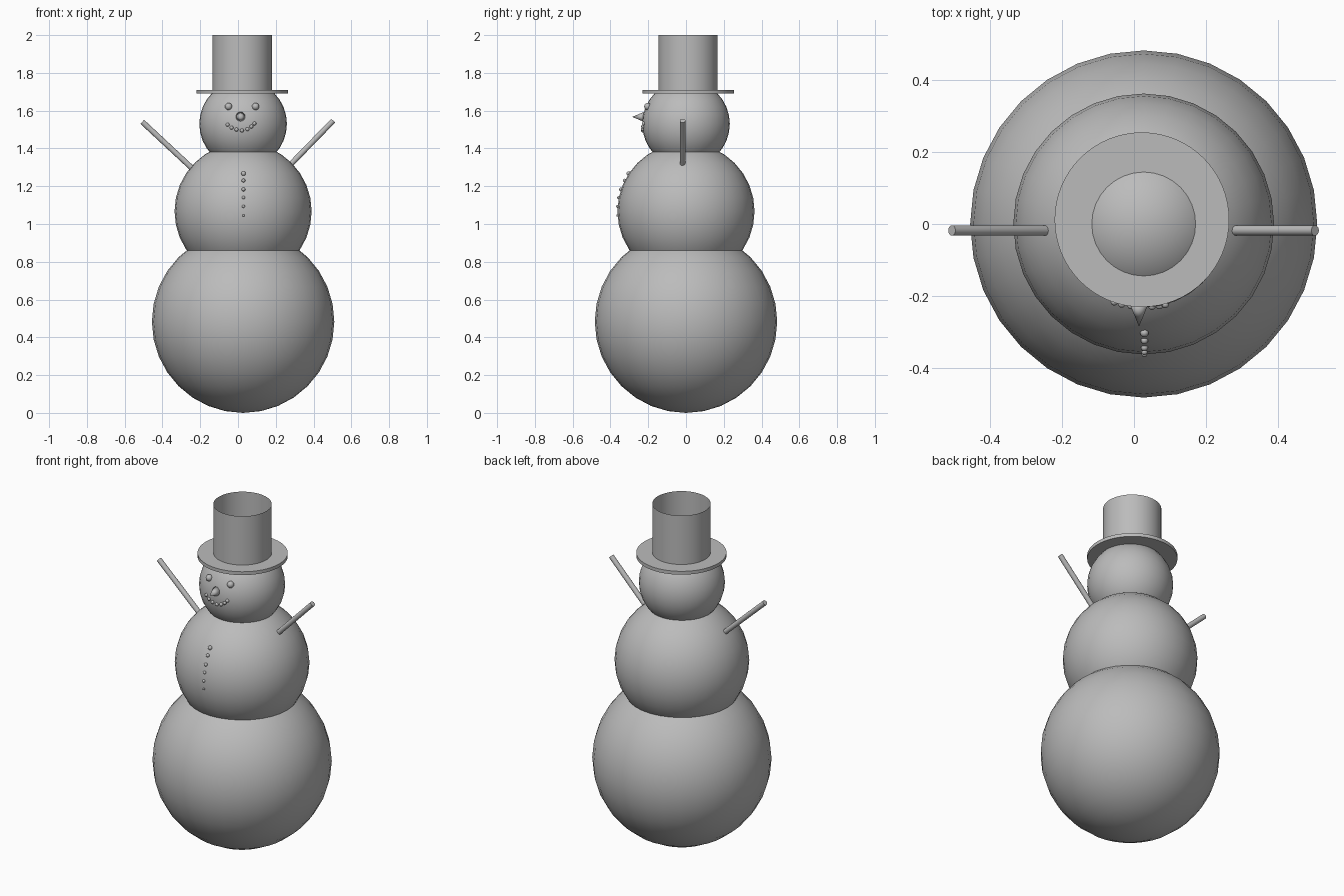
import bpy
import math
from mathutils import Vector

if "Cube" in bpy.data.objects:
    bpy.data.objects.remove(bpy.data.objects["Cube"])

grey = bpy.data.materials.new("plain grey")
grey.diffuse_color = (0.5, 0.5, 0.5, 1)
grey.use_nodes = True
grey.node_tree.nodes["Principled BSDF"].inputs["Base Color"].default_value = grey.diffuse_color


def finish(name, smooth=True, angle=None):
    ob = bpy.context.object
    ob.name = name
    ob.data.materials.append(grey)
    if angle:
        bpy.ops.object.shade_smooth_by_angle(angle=math.radians(angle))
    elif smooth:
        bpy.ops.object.shade_smooth()
    return ob


def ball(name, loc, r, seg=32, rings=16):
    bpy.ops.mesh.primitive_uv_sphere_add(segments=seg, ring_count=rings, radius=r, location=loc)
    return finish(name)


def rod(name, a, b, r):
    a, b = Vector(a), Vector(b)
    bpy.ops.mesh.primitive_cylinder_add(vertices=24, radius=r, depth=(b - a).length,
                                        location=(a + b) / 2,
                                        rotation=(b - a).to_track_quat('Z', 'Y').to_euler())
    return finish(name, angle=40)


def on_ball(center, r, x, z):
    """Point on the front of a ball at the given x and z."""
    dx, dz = x - center[0], z - center[2]
    return (x, center[1] - math.sqrt(r * r - dx * dx - dz * dz), z)


# Stacked snow balls
CHEST, CHEST_R = (0.027, 0, 1.067), 0.363
HEAD, HEAD_R = (0.027, 0, 1.53), 0.232
ball("base_ball", (0.027, 0, 0.483), 0.483)
ball("chest_ball", CHEST, CHEST_R)
ball("head_ball", HEAD, HEAD_R)

# Eyes
for i, x in enumerate((-0.05, 0.093)):
    ball(f"eye_{i}", on_ball(HEAD, HEAD_R, x, 1.622), 0.019, 24, 12)

# Mouth pebbles
mouth = [(-0.055, 1.526), (-0.034, 1.51), (-0.008, 1.5), (0.021, 1.495),
         (0.05, 1.502), (0.071, 1.516), (0.087, 1.532)]
for i, (x, z) in enumerate(mouth):
    ball(f"mouth_{i}", on_ball(HEAD, HEAD_R, x, z), 0.01, 16, 8)

# Chest buttons, shrinking downwards
buttons = [(1.267, 0.012), (1.23, 0.01), (1.183, 0.01), (1.14, 0.009), (1.093, 0.008), (1.045, 0.006)]
for i, (z, r) in enumerate(buttons):
    ball(f"button_{i}", on_ball(CHEST, CHEST_R, 0.029, z), r, 16, 8)

# Nose cone pointing forward
bpy.ops.mesh.primitive_cone_add(vertices=32, radius1=0.031, radius2=0, depth=0.075,
                                location=(0.014, -0.248, 1.567), rotation=(math.pi / 2, 0, 0))
finish("nose")

# Stick arms
rod("left_arm", (-0.2, -0.018, 1.255), (-0.507, -0.018, 1.541), 0.0145)
rod("right_arm", (0.24, -0.018, 1.276), (0.504, -0.018, 1.547), 0.0145)

# Hat: flat brim and a crown tube open at the top
bpy.ops.mesh.primitive_cylinder_add(vertices=64, radius=0.243, depth=0.02, location=(0.022, 0.012, 1.7))
finish("hat_brim", angle=40)
bpy.ops.mesh.primitive_cylinder_add(vertices=64, radius=0.157, depth=0.3, end_fill_type='NOTHING',
                                    location=(0.022, 0.011, 1.85))
finish("hat_crown")
